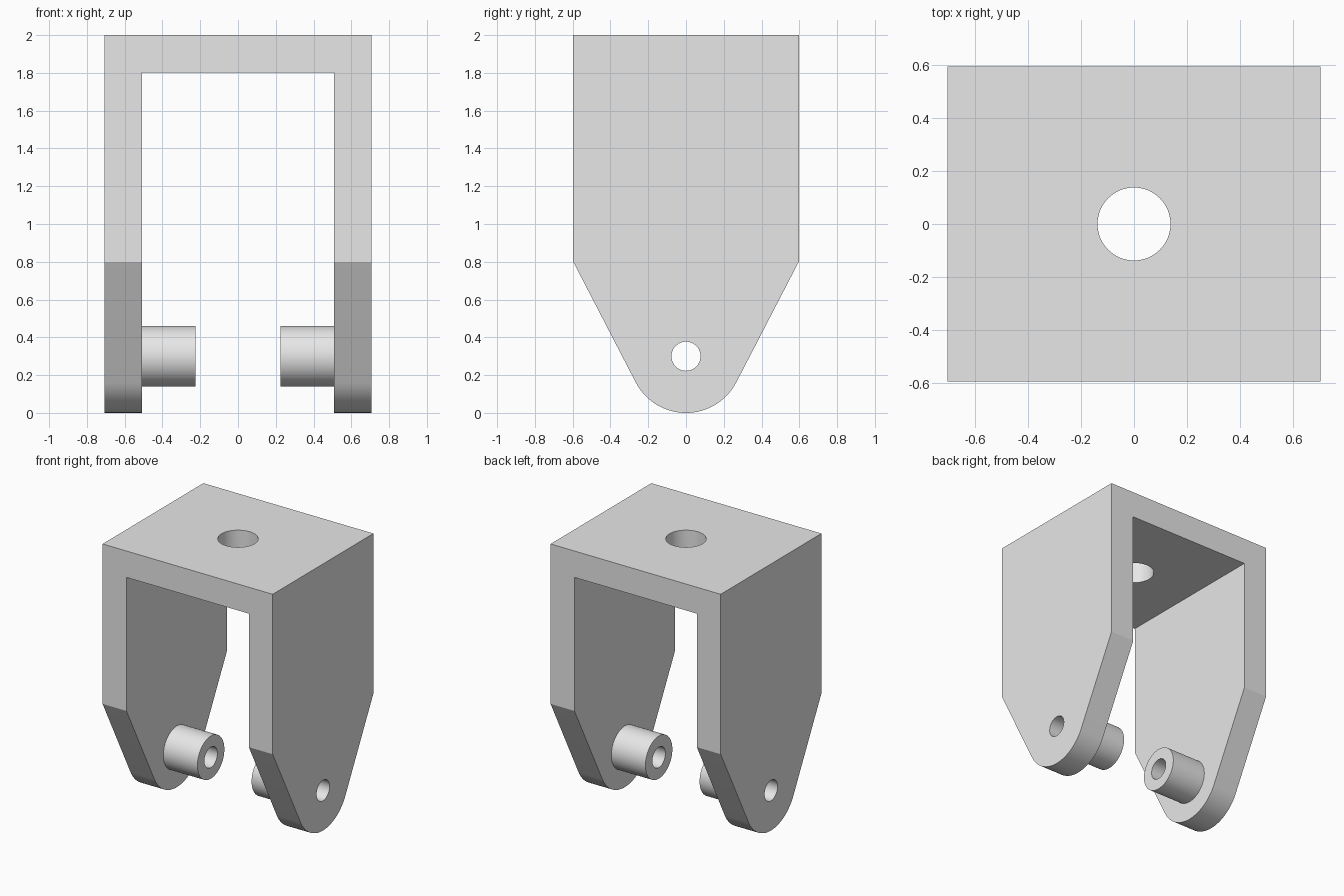
import bpy, bmesh
from math import pi, sin, cos, radians
from mathutils import Matrix

old = bpy.data.objects.get("Cube")
if old:
    bpy.data.objects.remove(old, do_unlink=True)

# Main dimensions
HALF_X, HALF_Y, HEIGHT, WALL = 0.706, 0.597, 2.0, 0.198
INNER_X = HALF_X - WALL
PIVOT_Z, TIP_R, SHOULDER_Z = 0.3, 0.3, 0.8
BOSS_R, BOSS_END, PIN_R, TOP_R = 0.16, 0.225, 0.077, 0.138

grey = bpy.data.materials.new("plain grey")
grey.use_nodes = True
colour = (0.8, 0.8, 0.8, 1)
grey.diffuse_color = colour
grey.node_tree.nodes["Principled BSDF"].inputs["Base Color"].default_value = colour


def make_object(name, bm):
    bmesh.ops.recalc_face_normals(bm, faces=bm.faces)
    mesh = bpy.data.meshes.new(name)
    bm.to_mesh(mesh)
    bm.free()
    mesh.materials.append(grey)
    obj = bpy.data.objects.new(name, mesh)
    bpy.context.collection.objects.link(obj)
    return obj


def cylinder(name, radius, length, centre, along_x=True):
    bm = bmesh.new()
    turn = Matrix.Rotation(pi / 2, 4, "Y") if along_x else Matrix()
    bmesh.ops.create_cone(bm, cap_ends=True, segments=64, radius1=radius, radius2=radius,
                          depth=length, matrix=Matrix.Translation(centre) @ turn)
    return make_object(name, bm)


def box(name, size, centre):
    bm = bmesh.new()
    bmesh.ops.create_cube(bm, size=1, matrix=Matrix.Translation(centre) @ Matrix.Diagonal((*size, 1)))
    return make_object(name, bm)


def cut(obj, cutter):
    # Subtract the helper, bake the result and discard the helper
    cutter.hide_render = True
    mod = obj.modifiers.new("cut", "BOOLEAN")
    mod.operation, mod.solver, mod.object = "DIFFERENCE", "EXACT", cutter
    bpy.ops.object.select_all(action="DESELECT")
    bpy.context.view_layer.objects.active = obj
    obj.select_set(True)
    bpy.ops.object.modifier_apply(modifier=mod.name)
    bpy.data.objects.remove(cutter, do_unlink=True)


def smooth(obj):
    bpy.ops.object.select_all(action="DESELECT")
    bpy.context.view_layer.objects.active = obj
    obj.select_set(True)
    bpy.ops.object.shade_smooth_by_angle(angle=radians(20))


# Clevis: tapered side outline with a rounded tip, extruded across the width
outline = [(HALF_Y, HEIGHT), (HALF_Y, SHOULDER_Z)]
START, STEPS = radians(-27.6), 32
for i in range(STEPS + 1):
    a = START + (-pi - 2 * START) * i / STEPS
    outline.append((TIP_R * cos(a), PIVOT_Z + TIP_R * sin(a)))
outline += [(-HALF_Y, SHOULDER_Z), (-HALF_Y, HEIGHT)]

bm = bmesh.new()
face = bm.faces.new([bm.verts.new((-HALF_X, y, z)) for y, z in outline])
extruded = bmesh.ops.extrude_face_region(bm, geom=[face])["geom"]
bmesh.ops.translate(bm, vec=(2 * HALF_X, 0, 0),
                    verts=[v for v in extruded if isinstance(v, bmesh.types.BMVert)])
clevis = make_object("clevis", bm)

# Open channel, mounting hole and pivot holes
channel_top = HEIGHT - WALL
cut(clevis, box("channel_cutter", (2 * INNER_X, 3, channel_top + 1), (0, 0, (channel_top - 1) / 2)))
cut(clevis, cylinder("mounting_hole_cutter", TOP_R, 1, (0, 0, HEIGHT), along_x=False))
cut(clevis, cylinder("pivot_hole_cutter", PIN_R, 3, (0, 0, PIVOT_Z)))
smooth(clevis)

# Hollow pivot bosses on the inner faces
for side, name in ((1, "left_boss"), (-1, "right_boss")):
    middle = side * (INNER_X + BOSS_END) / 2
    boss = cylinder(name, BOSS_R, INNER_X - BOSS_END, (middle, 0, PIVOT_Z))
    cut(boss, cylinder("boss_hole_cutter", PIN_R, 1, (middle, 0, PIVOT_Z)))
    smooth(boss)
